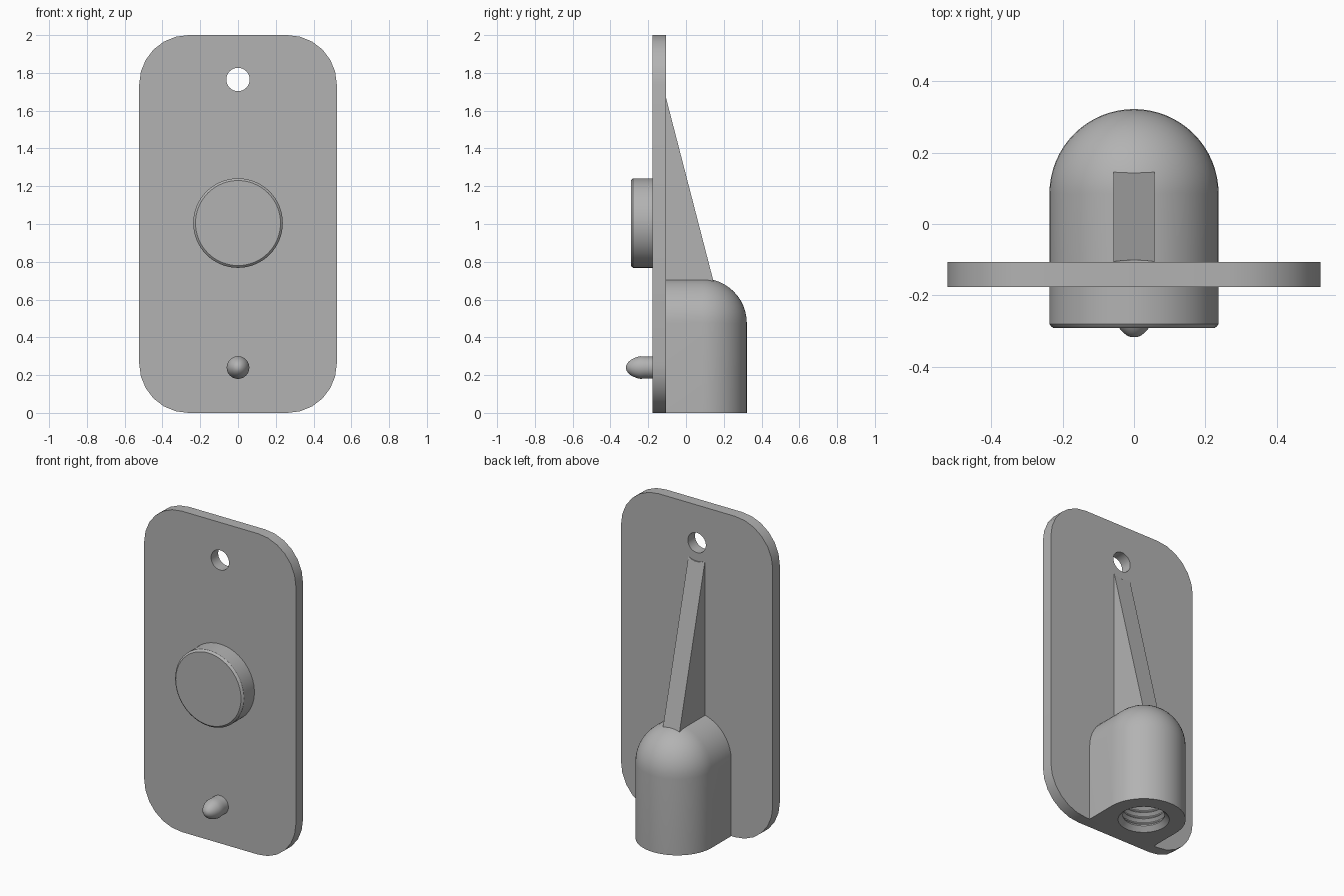
import bpy, bmesh
from math import sin, cos, pi, sqrt
from mathutils import Matrix

if "Cube" in bpy.data.objects:
    bpy.data.objects.remove(bpy.data.objects["Cube"], do_unlink=True)

grey = bpy.data.materials.new("plain grey")
grey.use_nodes = True
color = (0.45, 0.45, 0.45, 1)
grey.diffuse_color = color
grey.node_tree.nodes["Principled BSDF"].inputs["Base Color"].default_value = color

FRONT, BACK = -0.177, -0.107   # faces of the plate
HOLE_Z = 1.765


def finish(name, bm):
    bmesh.ops.remove_doubles(bm, verts=bm.verts, dist=1e-5)
    bmesh.ops.recalc_face_normals(bm, faces=bm.faces)
    mesh = bpy.data.meshes.new(name)
    bm.to_mesh(mesh)
    bm.free()
    mesh.materials.append(grey)
    obj = bpy.data.objects.new(name, mesh)
    bpy.context.collection.objects.link(obj)
    return obj


def activate(obj):
    bpy.ops.object.select_all(action='DESELECT')
    obj.select_set(True)
    bpy.context.view_layer.objects.active = obj


def smooth(obj, angle=0.55):
    activate(obj)
    bpy.ops.object.shade_smooth_by_angle(angle=angle)


def prism(name, outline, y0, y_back):
    """Extrude an x-z outline from y0 to y_back(z)."""
    bm = bmesh.new()
    a = [bm.verts.new((x, y0, z)) for x, z in outline]
    b = [bm.verts.new((x, y_back(z), z)) for x, z in outline]
    bm.faces.new(a)
    bm.faces.new(b)
    for i in range(len(a)):
        j = (i + 1) % len(a)
        bm.faces.new((a[i], a[j], b[j], b[i]))
    return finish(name, bm)


def lathe(name, profile, matrix, sides=48):
    """Revolve (radius, height) points around local z, then place."""
    bm = bmesh.new()
    rings = [[bm.verts.new((r * cos(2 * pi * i / sides), r * sin(2 * pi * i / sides), h))
              for i in range(sides)] for r, h in profile]
    for lo, hi in zip(rings, rings[1:]):
        for i in range(sides):
            j = (i + 1) % sides
            bm.faces.new((lo[i], lo[j], hi[j], hi[i]))
    bm.faces.new(rings[0])
    bm.faces.new(rings[-1])
    bm.transform(matrix)
    return finish(name, bm)


def cut(obj, cutter):
    mod = obj.modifiers.new("cut", 'BOOLEAN')
    mod.operation, mod.solver, mod.object = 'DIFFERENCE', 'EXACT', cutter
    activate(obj)
    bpy.ops.object.modifier_apply(modifier=mod.name)
    bpy.data.objects.remove(cutter, do_unlink=True)


def forward(z):
    """Local z points out of the front face, at the given height."""
    return Matrix.Translation((0, FRONT, z)) @ Matrix.Rotation(pi / 2, 4, 'X')


# Back plate with rounded corners and a hanging hole
W, R, N = 0.523, 0.26, 6
outline = []
for k, (sx, sz) in enumerate(((1, 1), (-1, 1), (-1, -1), (1, -1))):
    for i in range(N + 1):
        t = (k + i / N) * pi / 2
        outline.append((sx * (W - R) + R * cos(t), 1 + sz * (1 - R) + R * sin(t)))
plate = prism("back_plate", outline, FRONT, lambda z: BACK)
cut(plate, lathe("hole_cutter", [(0.062, -0.2), (0.062, 0.2)], forward(HOLE_Z), 32))
smooth(plate, 0.4)

# Round button on the front
smooth(lathe("front_button", [(0.237, 0), (0.237, 0.103), (0.233, 0.109), (0.225, 0.115)],
             forward(1.005), 64))

# Pointed peg below the button
peg = [(0.058, 0), (0.058, 0.04)]
peg += [(0.058 * sqrt(1 - t * t) + 0.004 * (1 - t), 0.045 + 0.096 * t)
        for t in (0.2, 0.4, 0.6, 0.75, 0.87, 0.95, 0.99)]
smooth(lathe("front_peg", peg, forward(0.24), 32), 0.9)

# Domed socket body on the back: upright columns swept around a U-shaped plan
RAD, CY, SPRING = 0.237, 0.085, 0.475
bm = bmesh.new()


def column(phi, cy):
    pts = [(RAD, 0)] + [(RAD * cos(t * pi / 24), SPRING + RAD * sin(t * pi / 24))
                        for t in range(13)]
    return [bm.verts.new((r * cos(phi), cy + r * sin(phi), z)) for r, z in pts]


cols = [column(0, BACK)] + [column(pi * i / 32, CY) for i in range(33)] + [column(pi, BACK)]
for a, b in zip(cols, cols[1:]):
    for i in range(len(a) - 1):
        bm.faces.new((a[i], b[i], b[i + 1], a[i + 1]))
bm.faces.new([c[0] for c in cols])
bm.faces.new(cols[0] + cols[-1][::-1])
body = finish("socket_body", bm)

# Threaded bore with a chamfered mouth, cut up from below
bore = [(0.155, -0.01), (0.145, 0), (0.118, 0.027)]
for i in range(9):
    z = 0.035 + i * 0.04
    bore += [(0.118, z), (0.135, z + 0.016), (0.135, z + 0.022), (0.118, z + 0.038)]
cut(body, lathe("bore_cutter", bore, Matrix.Translation((0, CY, 0)), 48))
smooth(body)

# Tapered rib, scooped at its tip to clear the hanging hole
HALF, SCOOP = 0.057, 0.115
rib = [(-HALF, 0.6), (HALF, 0.6)]
for i in range(9):
    x = HALF * (1 - i / 4)
    rib.append((x, HOLE_Z - sqrt(SCOOP ** 2 - x * x)))
prism("support_rib", rib, BACK, lambda z: 0.142 - (z - 0.71) * 0.2586)
